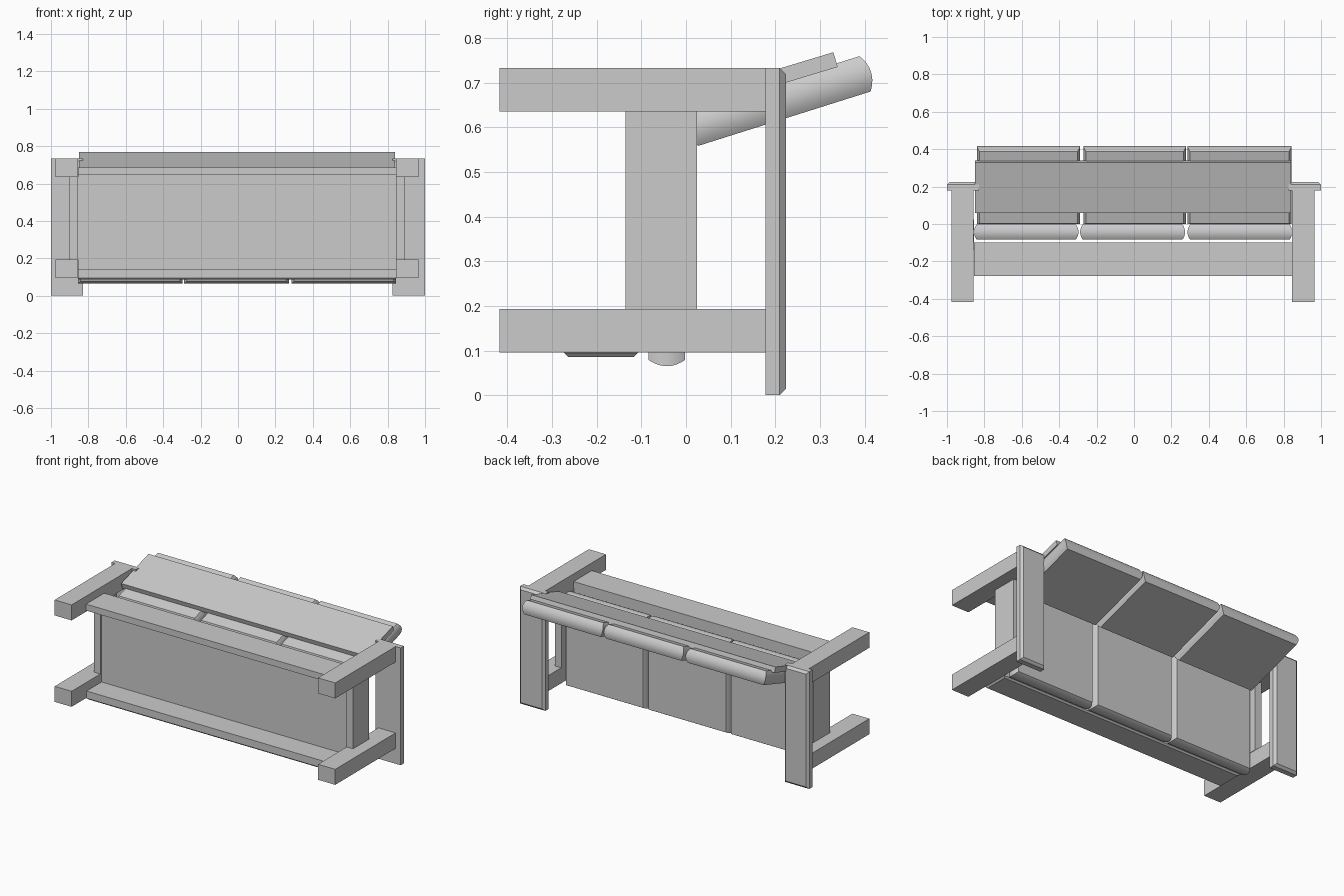
import bpy, bmesh, math
from mathutils import Matrix

cube = bpy.data.objects.get("Cube")
if cube:
    bpy.data.objects.remove(cube)

grey = bpy.data.materials.new("light_grey")
grey.use_nodes = True
COLOUR = (0.6, 0.6, 0.6, 1)
grey.diffuse_color = COLOUR
grey.node_tree.nodes["Principled BSDF"].inputs["Base Color"].default_value = COLOUR


def finish(name, bm):
    bmesh.ops.recalc_face_normals(bm, faces=bm.faces)
    mesh = bpy.data.meshes.new(name)
    bm.to_mesh(mesh)
    bm.free()
    mesh.materials.append(grey)
    obj = bpy.data.objects.new(name, mesh)
    bpy.context.collection.objects.link(obj)
    return obj


def box(name, x, y, z, bevel=0, side=None):
    """Box from ranges; optionally chamfer the edges of the face looking along side."""
    bm = bmesh.new()
    bmesh.ops.create_cube(bm, size=1)
    for v in bm.verts:
        v.co = [(r[0] + r[1]) / 2 + c * (r[1] - r[0]) for r, c in zip((x, y, z), v.co)]
    if bevel:
        axis, sign = side
        bm.normal_update()
        face = next(f for f in bm.faces if f.normal[axis] * sign > 0.9)
        bmesh.ops.bevel(bm, geom=list(face.edges), offset=bevel, segments=1,
                        affect='EDGES')
    return finish(name, bm)


def cushion(name, x, length, thick, bulge, centre_y, centre_z, tilt):
    """Flat-faced cushion with a bulging rim, tilted about x."""
    bm = bmesh.new()
    steps = 10
    hx, hy = (x[1] - x[0]) / 2, length / 2
    rings = []
    for i in range(steps + 1):
        t = 2 * i / steps - 1
        d = bulge * t * t
        rings.append([bm.verts.new((sx * (hx - d), sy * (hy - d), t * thick / 2))
                      for sx, sy in ((-1, -1), (1, -1), (1, 1), (-1, 1))])
    for a, b in zip(rings, rings[1:]):
        for k in range(4):
            n = (k + 1) % 4
            bm.faces.new((a[k], a[n], b[n], b[k]))
    bm.faces.new(rings[0][::-1])
    bm.faces.new(rings[-1])
    place = Matrix.Translation(((x[0] + x[1]) / 2, centre_y, centre_z))
    bm.transform(place @ Matrix.Rotation(tilt, 4, 'X'))
    obj = finish(name, bm)
    bpy.ops.object.select_all(action='DESELECT')
    obj.select_set(True)
    bpy.context.view_layer.objects.active = obj
    bpy.ops.object.shade_smooth_by_angle(angle=math.radians(30))
    return obj


# Side frames: two legs, a side panel and a chamfered armrest each
for side, leg_x, panel_x, arm_x in (
        ("right", (-0.975, -0.858), (-0.9, -0.855), (-1.0, -0.83)),
        ("left", (0.846, 0.965), (0.845, 0.89), (0.825, 1.0))):
    box(side + "_front_leg", leg_x, (-0.418, 0.178), (0.096, 0.193))
    box(side + "_rear_leg", leg_x, (-0.418, 0.178), (0.636, 0.733))
    box(side + "_side_panel", panel_x, (-0.135, 0.025), (0.193, 0.636))
    box(side + "_armrest", arm_x, (0.178, 0.224), (0, 0.733), 0.014, (1, 1))

# Seat frame
SPAN = (-0.856, 0.846)
box("front_rail", SPAN, (-0.273, -0.108), (0.086, 0.14), 0.009, (2, -1))
box("rear_rail", SPAN, (-0.278, -0.098), (0.645, 0.685))
box("seat_board", SPAN, (-0.125, -0.1), (0.135, 0.65))

# Seat and back cushions
TILT = math.radians(17.5)
for label, seat_x, back_x in (
        ("right", (-0.855, -0.297), (-0.84, -0.288)),
        ("middle", (-0.288, 0.273), (-0.27, 0.278)),
        ("left", (0.286, 0.846), (0.286, 0.842))):
    cushion(label + "_seat_cushion", seat_x, 0.576, 0.082, 0.014,
            -0.043, 0.353, math.pi / 2)
    cushion(label + "_back_cushion", back_x, 0.433, 0.083, 0.014,
            0.208, 0.659, TILT)

# Back board behind the back cushions
board = box("back_board", (-0.85, 0.84), (-0.141, 0.141), (-0.0172, 0.0172))
board.data.transform(Matrix.Translation((0, 0.2, 0.711)) @
                     Matrix.Rotation(math.radians(16.8), 4, 'X'))
